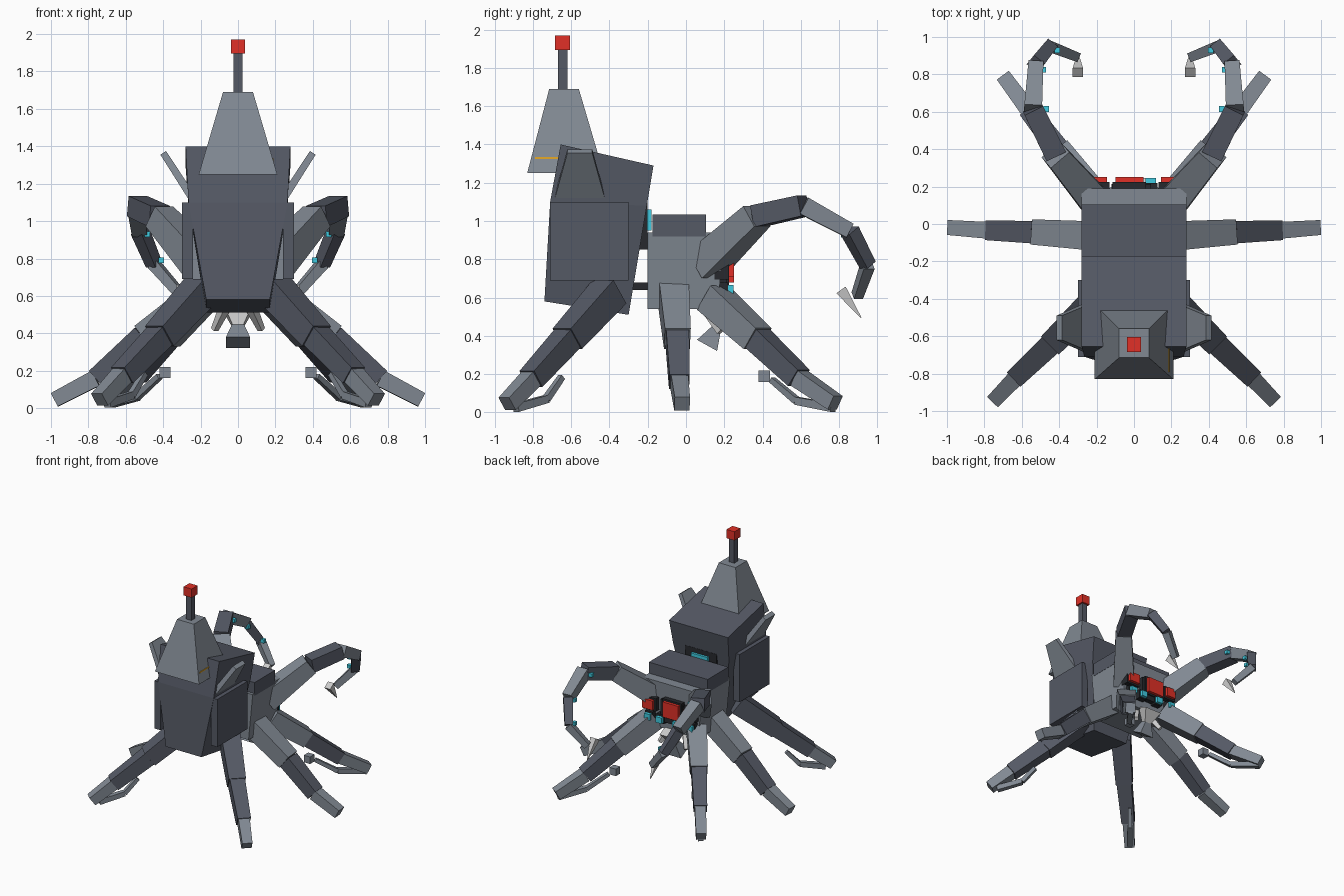
import bpy, bmesh
from mathutils import Vector


def material(name, rgb):
    m = bpy.data.materials.new(name)
    m.diffuse_color = (*rgb, 1)
    return m


STEEL = material("steel", (0.22, 0.25, 0.29))
DARK = material("dark_steel", (0.09, 0.10, 0.13))
BLACK = material("black_steel", (0.02, 0.022, 0.026))
PALE = material("pale_metal", (0.55, 0.56, 0.58))
RED = material("red_glow", (0.75, 0.03, 0.02))
CYAN = material("cyan_glow", (0.05, 0.6, 0.75))
AMBER = material("amber", (0.8, 0.4, 0.02))


def loft(name, rings, mat):
    """Flat-faced solid through a stack of four-point rings."""
    bm = bmesh.new()
    vs = [[bm.verts.new(p) for p in r] for r in rings]
    for a, b in zip(vs, vs[1:]):
        for i in range(4):
            j = (i + 1) % 4
            bm.faces.new((a[i], a[j], b[j], b[i]))
    bm.faces.new(vs[0][::-1])
    bm.faces.new(vs[-1])
    bmesh.ops.recalc_face_normals(bm, faces=bm.faces)
    me = bpy.data.meshes.new(name)
    bm.to_mesh(me)
    bm.free()
    me.materials.append(mat)
    ob = bpy.data.objects.new(name, me)
    bpy.context.collection.objects.link(ob)
    return ob


def rect(x0, x1, y0, y1, z0, z1=None):
    """Ring in plan; z0 is the height at y0, z1 the height at y1."""
    z1 = z0 if z1 is None else z1
    return [(x0, y0, z0), (x1, y0, z0), (x1, y1, z1), (x0, y1, z1)]


def box(name, x, y, z, mat):
    return loft(name, [rect(*x, *y, z[0]), rect(*x, *y, z[1])], mat)


def beam(name, p, q, s0, s1, mat):
    """Tapered bar from p to q; s0 and s1 are (width, height) at the ends."""
    p, q = Vector(p), Vector(q)
    d = (q - p).normalized()
    side = d.cross(Vector((0, 0, 1))).normalized()
    up = side.cross(d)
    rings = [[c + side * (a * s[0] / 2) + up * (b * s[1] / 2)
              for a, b in ((-1, -1), (1, -1), (1, 1), (-1, 1))]
             for c, s in ((p, s0), (q, s1))]
    return loft(name, rings, mat)


def flip(p, s):
    return (p[0] * s, p[1], p[2])


def chain(name, pts, widths, mats, s):
    for i in range(len(pts) - 1):
        w0, w1 = widths[i]
        beam(f"{name}_{i + 1}", flip(pts[i], s), flip(pts[i + 1], s),
             (w0, w0), (w1, w1), mats[i % len(mats)])


# Abdomen: tilted block tapering downward
loft("abdomen", [rect(-0.17, 0.17, -0.74, -0.30, 0.58, 0.51),
                 rect(-0.265, 0.265, -0.71, -0.205, 1.10, 1.08),
                 rect(-0.28, 0.28, -0.655, -0.17, 1.40, 1.29)], DARK)

# Tower, mast and beacon
loft("tower", [rect(-0.21, 0.21, -0.83, -0.43, 1.25),
               rect(-0.08, 0.08, -0.715, -0.56, 1.69)], STEEL)
box("mast", (-0.025, 0.025), (-0.67, -0.62), (1.68, 1.91), DARK)
box("beacon", (-0.038, 0.038), (-0.685, -0.605), (1.895, 1.97), RED)
box("tower_strip", (0.17, 0.19), (-0.79, -0.66), (1.325, 1.335), AMBER)

# Thorax and top plate
loft("thorax", [rect(-0.24, 0.24, -0.20, 0.17, 0.54),
                rect(-0.28, 0.28, -0.20, 0.19, 0.94)], STEEL)
box("top_plate", (-0.28, 0.28), (-0.175, 0.105), (0.92, 1.035), DARK)

# Waist between thorax and abdomen
box("waist_block", (-0.15, 0.15), (-0.29, -0.20), (0.85, 1.10), BLACK)
box("waist_light", (-0.08, 0.08), (-0.21, -0.18), (0.95, 1.06), CYAN)
box("waist_bar", (-0.12, 0.12), (-0.31, -0.19), (0.64, 0.68), BLACK)
for z in (0.77, 0.91):
    box("waist_small_light", (-0.08, 0.08), (-0.31, -0.265), (z - 0.02, z + 0.02), CYAN)

# Face: socket blocks, red eyes and a row of small cyan eyes
box("face_plate", (-0.12, 0.09), (0.15, 0.215), (0.62, 0.81), BLACK)
for x0, x1, z0, z1 in ((-0.23, -0.145, 0.71, 0.79), (-0.10, 0.05, 0.68, 0.81),
                       (0.145, 0.245, 0.71, 0.79)):
    box("eye_socket", (x0 - 0.015, x1 + 0.015), (0.15, 0.225), (z0 - 0.015, z1 + 0.015), BLACK)
    box("red_eye", (x0, x1), (0.22, 0.25), (z0, z1), RED)
for x in (-0.2, -0.07, 0.09, 0.2):
    box("small_eye_socket", (x - 0.035, x + 0.035), (0.15, 0.22), (0.605, 0.68), BLACK)
    box("small_eye", (x - 0.028, x + 0.028), (0.215, 0.247), (0.615, 0.665), CYAN)

# Mouth parts
beam("mouth_cone", (0, 0.2, 0.54), (0, 0.15, 0.43), (0.16, 0.1), (0.05, 0.04), PALE)
beam("mouth_block", (0, 0.16, 0.44), (0, 0.11, 0.35), (0.06, 0.05), (0.13, 0.12), STEEL)

LEG_W = [(0.155, 0.135), (0.12, 0.105), (0.09, 0.08)]
LEGS = {
    "front_leg": [(0.2, -0.40, 0.63), (0.42, -0.62, 0.385), (0.62, -0.81, 0.175), (0.74, -0.935, 0.045)],
    "middle_leg": [(0.2, -0.065, 0.615), (0.51, -0.045, 0.385), (0.76, -0.035, 0.16), (0.98, -0.02, 0.045)],
    "rear_leg": [(0.2, 0.14, 0.60), (0.385, 0.375, 0.385), (0.55, 0.59, 0.18), (0.69, 0.78, 0.05)],
}
SPURS = {
    "front_spur": [(0.70, -0.89, 0.025), (0.57, -0.73, 0.07), (0.50, -0.65, 0.185)],
    "rear_spur": [(0.68, 0.77, 0.025), (0.54, 0.58, 0.06), (0.42, 0.45, 0.17)],
}
ARM = [(0.19, 0.10, 0.77), (0.42, 0.37, 1.025), (0.54, 0.615, 1.08),
       (0.525, 0.855, 0.95), (0.45, 0.95, 0.77), (0.31, 0.895, 0.61)]
ARM_W = [(0.17, 0.13), (0.115, 0.11), (0.095, 0.08), (0.075, 0.065), (0.06, 0.05)]

for s in (1, -1):
    # Side armour plates and swept fins
    box("side_plate", sorted((0.24 * s, 0.30 * s)), (-0.71, -0.30), (0.69, 1.10), DARK)
    loft("fin", [[(0.17 * s, -0.71, 1.05), (0.21 * s, -0.71, 1.03),
                  (0.21 * s, -0.40, 1.03), (0.17 * s, -0.40, 1.05)],
                 [(0.385 * s, -0.62, 1.375), (0.415 * s, -0.62, 1.355),
                  (0.415 * s, -0.49, 1.355), (0.385 * s, -0.49, 1.375)]], STEEL)
    # Walking legs with ground spurs
    for name, pts in LEGS.items():
        first = DARK if name == "front_leg" else STEEL
        chain(name, pts, LEG_W, [first, DARK, STEEL], s)
    for name, pts in SPURS.items():
        chain(name, pts, [(0.045, 0.04), (0.035, 0.03)], [STEEL], s)
    box("spur_block", sorted((0.36 * s, 0.42 * s)), (0.38, 0.44), (0.16, 0.22), STEEL)
    # Curled grasping arms, joint lights and claw points
    chain("arm", ARM, ARM_W, [STEEL, DARK], s)
    for i, off in ((2, (-0.07, 0, -0.01)), (3, (-0.04, -0.03, -0.02)), (4, (-0.04, -0.02, 0.02))):
        c = Vector(flip(Vector(ARM[i]) + Vector(off), s))
        box("joint_light", (c.x - 0.015, c.x + 0.015), (c.y - 0.015, c.y + 0.015),
            (c.z - 0.015, c.z + 0.015), CYAN)
    beam("claw", (0.30 * s, 0.81, 0.64), (0.30 * s, 0.915, 0.495), (0.055, 0.06), (0.004, 0.004), PALE)
    # Fangs beside the mouth
    beam("fang", (0.06 * s, 0.10, 0.56), (0.125 * s, 0.18, 0.42), (0.05, 0.05), (0.03, 0.03), PALE)
